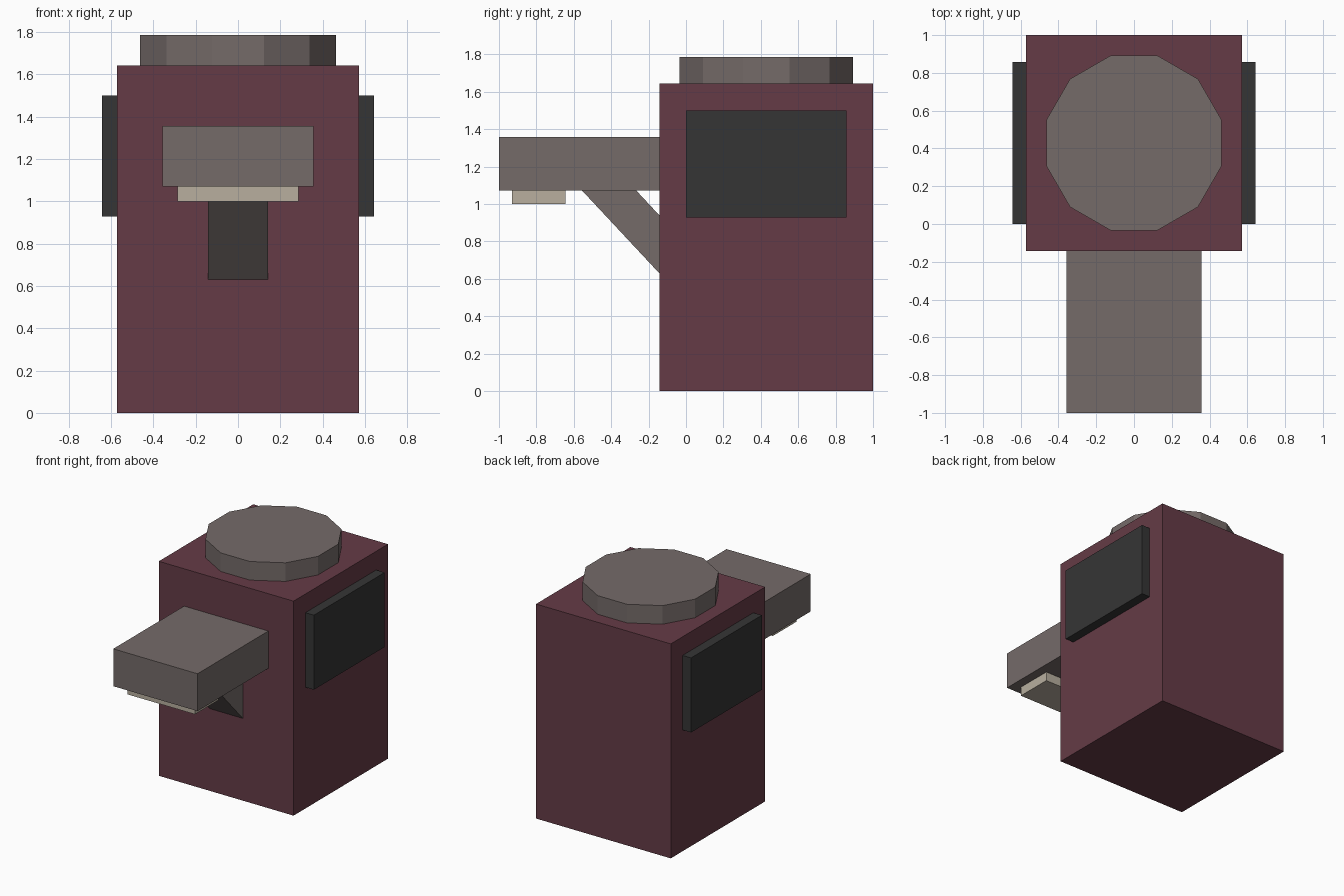
import bpy
import bmesh
from math import radians
from mathutils import Matrix

cube = bpy.data.objects.get("Cube")
if cube:
    bpy.data.objects.remove(cube, do_unlink=True)


def material(name, *srgb):
    linear = [((c / 255 + 0.055) / 1.055) ** 2.4 for c in srgb] + [1.0]
    mat = bpy.data.materials.new(name)
    mat.use_nodes = True
    mat.diffuse_color = linear
    mat.node_tree.nodes["Principled BSDF"].inputs["Base Color"].default_value = linear
    return mat


maroon = material("maroon", 101, 59, 70)
warm_grey = material("warm grey", 117, 107, 105)
charcoal = material("charcoal", 53, 53, 53)
cream = material("cream", 184, 175, 159)


def finish(name, bm, mat):
    bmesh.ops.recalc_face_normals(bm, faces=bm.faces)
    mesh = bpy.data.meshes.new(name)
    bm.to_mesh(mesh)
    bm.free()
    mesh.materials.append(mat)
    obj = bpy.data.objects.new(name, mesh)
    bpy.context.collection.objects.link(obj)
    return obj


def box(name, x, y, z, mat):
    """Box spanning the given (low, high) range on each axis."""
    bm = bmesh.new()
    bmesh.ops.create_cube(bm, size=1)
    for v in bm.verts:
        v.co = [r[0] if c < 0 else r[1] for c, r in zip(v.co, (x, y, z))]
    return finish(name, bm, mat)


def side_prism(name, profile, half_width, mat):
    """Extrude a (y, z) profile across x."""
    bm = bmesh.new()
    face = bm.faces.new([bm.verts.new((-half_width, y, z)) for y, z in profile])
    result = bmesh.ops.extrude_face_region(bm, geom=[face])
    verts = [g for g in result["geom"] if isinstance(g, bmesh.types.BMVert)]
    bmesh.ops.translate(bm, verts=verts, vec=(2 * half_width, 0, 0))
    return finish(name, bm, mat)


# Main body
box("body", (-0.571, 0.571), (-0.143, 1.0), (0, 1.643), maroon)

# Twelve-sided lid, turned so flats face the axes
bm = bmesh.new()
bmesh.ops.create_cone(
    bm, cap_ends=True, segments=12, radius1=0.479, radius2=0.479, depth=0.143,
    matrix=Matrix.Translation((0, 0.429, 1.714)) @ Matrix.Rotation(radians(15), 4, "Z"))
lid = finish("lid", bm, warm_grey)
if max(v.co.x for v in lid.data.vertices) > 0.47:
    lid.data.transform(Matrix.Translation((0, 0.429, 0)) @ Matrix.Rotation(radians(15), 4, "Z")
                       @ Matrix.Translation((0, -0.429, 0)))

# Projecting arm with the pad beneath its tip
box("arm", (-0.357, 0.357), (-1.0, -0.143), (1.071, 1.357), warm_grey)
box("arm_pad", (-0.286, 0.286), (-0.929, -0.643), (1.0, 1.071), cream)

# Diagonal brace under the arm
side_prism("arm_brace", [(-0.555, 1.071), (-0.265, 1.071), (-0.143, 0.94), (-0.143, 0.63)],
           0.141, warm_grey)

# Side panels
for side, sign in (("left", 1), ("right", -1)):
    box(f"{side}_panel", sorted((sign * 0.571, sign * 0.643)), (0, 0.857), (0.929, 1.5), charcoal)
